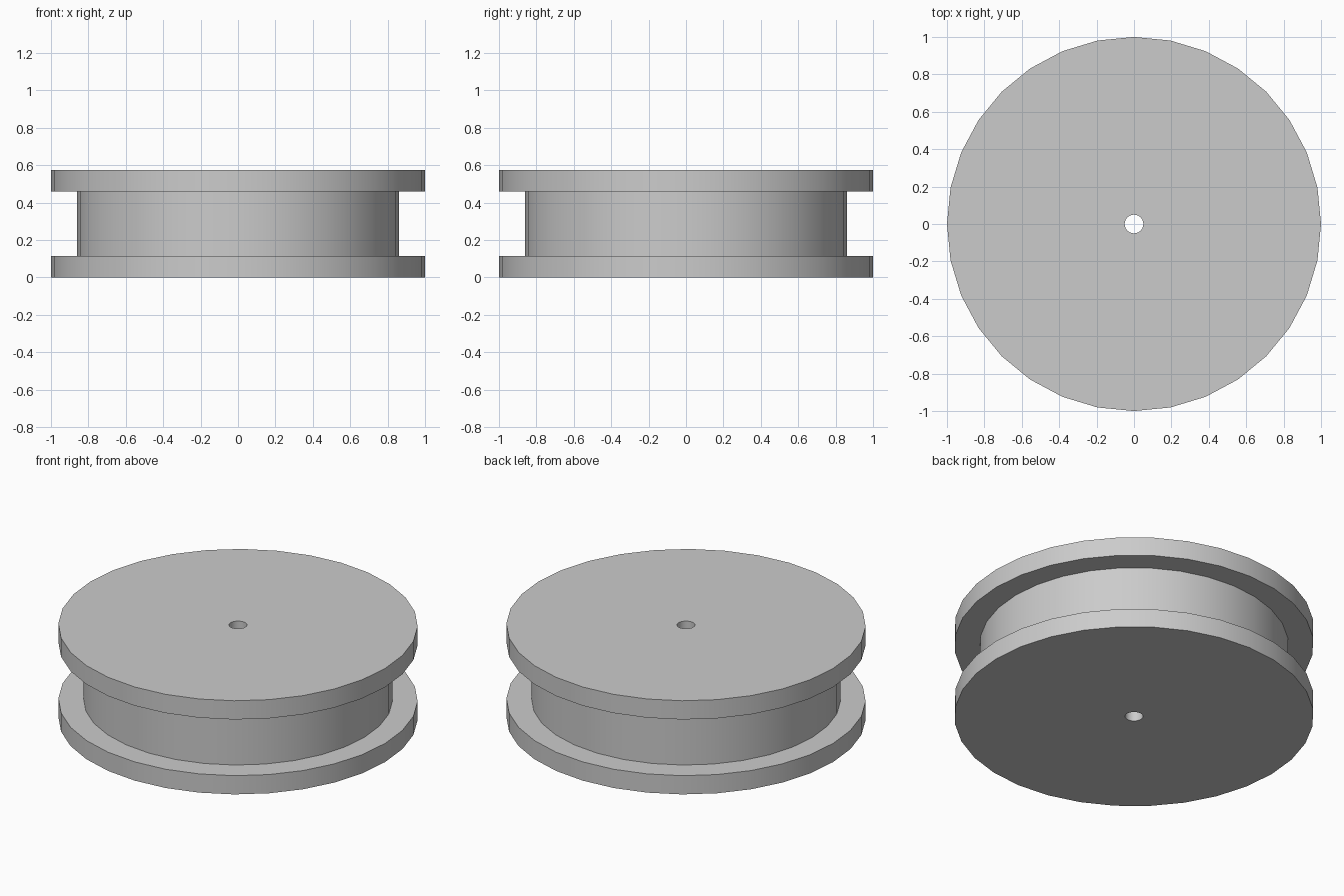
import bpy
import bmesh
from math import cos, sin, tau

default = bpy.data.objects.get("Cube")
if default:
    bpy.data.objects.remove(default, do_unlink=True)

SIDES = 32
HOLE, CORE, RIM = 0.05, 0.86, 1.0
HEIGHT, FLANGE = 0.575, 0.115

# Plain grey material
grey = bpy.data.materials.new("plain grey")
grey.use_nodes = True
colour = (0.6, 0.6, 0.6, 1)
grey.diffuse_color = colour
grey.node_tree.nodes["Principled BSDF"].inputs["Base Color"].default_value = colour


def lathe(name, profile, material):
    """Revolve a closed (radius, height) profile around z."""
    bm = bmesh.new()
    rings = []
    for r, z in profile:
        rings.append([bm.verts.new((r * cos(tau * i / SIDES), r * sin(tau * i / SIDES), z))
                      for i in range(SIDES)])
    for a, b in zip(rings, rings[1:] + rings[:1]):
        for i in range(SIDES):
            j = (i + 1) % SIDES
            bm.faces.new((a[i], a[j], b[j], b[i]))
    bmesh.ops.recalc_face_normals(bm, faces=bm.faces)
    mesh = bpy.data.meshes.new(name)
    bm.to_mesh(mesh)
    bm.free()
    mesh.materials.append(material)
    obj = bpy.data.objects.new(name, mesh)
    bpy.context.collection.objects.link(obj)
    return obj


# Spool: two flanges, a narrower core and a through hole in one solid
lower = [(HOLE, 0), (RIM, 0), (RIM, FLANGE), (CORE, FLANGE)]
upper = [(r, HEIGHT - z) for r, z in reversed(lower)]
spool = lathe("spool", lower + upper, grey)

# Smooth round walls with sharp rims
bpy.ops.object.select_all(action='DESELECT')
spool.select_set(True)
bpy.context.view_layer.objects.active = spool
bpy.ops.object.shade_smooth_by_angle()
